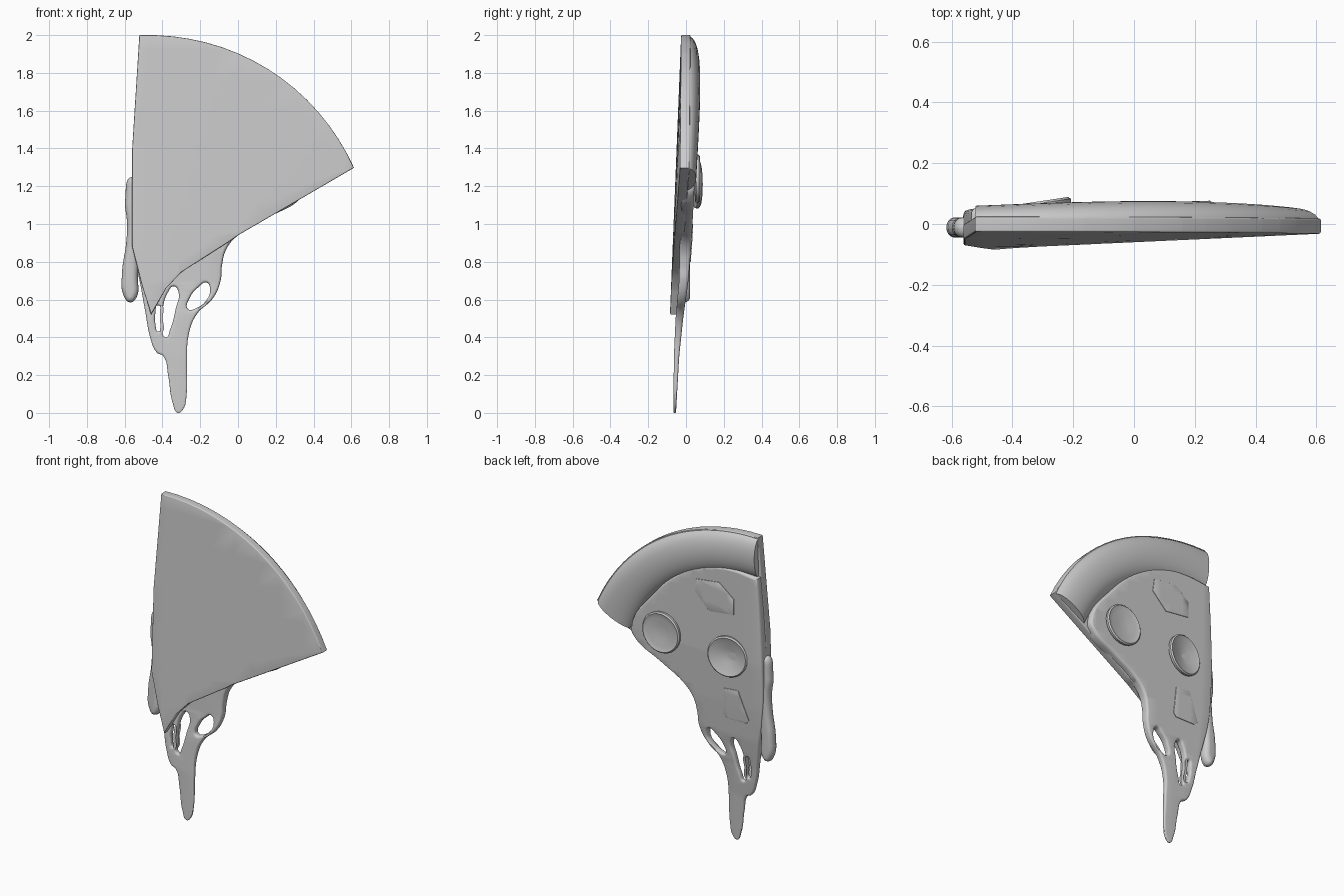
import bpy, bmesh
from math import sin, cos, pi, radians, hypot
from mathutils import Vector, Matrix

cube = bpy.data.objects.get("Cube")
if cube:
    bpy.data.objects.remove(cube)

grey = bpy.data.materials.new("plain grey")
grey.use_nodes = True
grey.diffuse_color = (0.6, 0.6, 0.6, 1)
grey.node_tree.nodes["Principled BSDF"].inputs["Base Color"].default_value = (0.6, 0.6, 0.6, 1)


def finish(name, bm, angle=45):
    bmesh.ops.recalc_face_normals(bm, faces=bm.faces)
    mesh = bpy.data.meshes.new(name)
    bm.to_mesh(mesh)
    bm.free()
    mesh.materials.append(grey)
    ob = bpy.data.objects.new(name, mesh)
    bpy.context.collection.objects.link(ob)
    bpy.ops.object.select_all(action='DESELECT')
    ob.select_set(True)
    bpy.context.view_layer.objects.active = ob
    bpy.ops.object.shade_smooth_by_angle(angle=radians(angle))
    return ob


def ramp(table, t):
    """Piecewise linear lookup."""
    for (a, va), (b, vb) in zip(table, table[1:]):
        if t <= b:
            k = max(0, (t - a) / (b - a))
            return va + (vb - va) * k
    return table[-1][1]


def slab(name, loops, surface, bevel=0.5, size=0.03, smooth=True, cuts=0.08):
    """Filled outline with holes and rounded rim; surface(x, z) gives back and front y."""
    cu = bpy.data.curves.new(name, 'CURVE')
    cu.dimensions, cu.fill_mode = '2D', 'BOTH'
    cu.resolution_u, cu.bevel_resolution = 6, 3
    cu.extrude, cu.bevel_depth, cu.offset = size * (1 - bevel), size * bevel, -size * bevel
    for pts in loops:
        sp = cu.splines.new('BEZIER')
        sp.bezier_points.add(len(pts) - 1)
        sp.use_cyclic_u = True
        for p, co in zip(sp.bezier_points, pts):
            p.co = (co[0], co[1], 0)
            sharp = len(co) > 2 or not smooth
            p.handle_left_type = p.handle_right_type = 'VECTOR' if sharp else 'AUTO'
    tmp = bpy.data.objects.new(name, cu)
    bpy.context.collection.objects.link(tmp)
    bpy.context.view_layer.update()
    mesh = bpy.data.meshes.new_from_object(tmp.evaluated_get(bpy.context.evaluated_depsgraph_get()))
    bm = bmesh.new()
    bm.from_mesh(mesh)
    bpy.data.objects.remove(tmp)
    bpy.data.meshes.remove(mesh)
    bmesh.ops.remove_doubles(bm, verts=bm.verts, dist=0.0004)
    # grid cuts let the flat fill follow the bent surface
    for axis in ((1, 0, 0), (0, 1, 0)):
        for i in range(-12, 30):
            bmesh.ops.bisect_plane(bm, geom=bm.verts[:] + bm.edges[:] + bm.faces[:],
                                   plane_co=Vector(axis) * i * cuts, plane_no=axis)
    for v in bm.verts:
        x, z, t = v.co.x, v.co.y, v.co.z / size
        back, front = surface(x, z)
        v.co = (x, (back + front) / 2 + t * (back - front) / 2, z)
    return finish(name, bm)


def base_front(x, z):
    return -0.085 + 0.04 * hypot(x + 0.46, z - 0.52)


CENTRE, RADIUS, START, END = (-0.5, 0.72), 1.275, radians(91), radians(27.4)


def polar(a, r):
    return CENTRE[0] + r * cos(a), CENTRE[1] + r * sin(a)


def arc_radius(t):
    return RADIUS + 0.015 * sin(pi * t) + 0.005 * (1 - t) - 0.02 * t


# dough base
rim = [polar(START + (END - START) * i / 16, arc_radius(i / 16)) + (1,) for i in range(17)]
edge = [(0.0, 0.94), (-0.05, 0.905), (-0.3, 0.745), (-0.38, 0.66), (-0.46, 0.52),
        (-0.51, 0.68), (-0.56, 0.88), (-0.56, 1.4)]
slab("dough_base", [rim + [p + (1,) for p in edge]],
     lambda x, z: (base_front(x, z) + 0.05, base_front(x, z)), bevel=0.25, size=0.02, cuts=0.16)

# crust: rounded section swept round the outer arc
bm = bmesh.new()
rings, STEPS, SIDES = [], 32, 24
for i in range(STEPS + 1):
    t = i / STEPS
    a = START + (END - START) * t
    full = 0.075 + 0.017 * sin(pi * t)
    ring = []
    for j in range(SIDES):
        b = 2 * pi * j / SIDES
        x, z = polar(a, arc_radius(t) - 0.133 + 0.13 * cos(b))
        y = base_front(x, z) + 0.026
        y += (full - 0.01) * max(sin(b), 0) ** 0.8 if sin(b) > 0 else 0.024 * sin(b)
        ring.append(bm.verts.new((x, y, z)))
    rings.append(ring)
for r, s in zip(rings, rings[1:]):
    for j in range(SIDES):
        bm.faces.new((r[j], r[j - 1], s[j - 1], s[j]))
bm.faces.new(rings[0])
bm.faces.new(rings[-1])
finish("crust", bm)

# melted cheese with dripping strands and holes
MID = [(0, -0.06), (0.3, -0.05), (0.5, -0.035), (0.7, -0.012), (0.9, -0.002), (1.2, 0.01), (1.8, 0.014)]
HALF = [(0, 0.007), (0.3, 0.014), (0.5, 0.02), (0.7, 0.025), (0.9, 0.031), (1.2, 0.035), (1.8, 0.038)]


def cheese_surface(x, z):
    return ramp(MID, z) + ramp(HALF, z), ramp(MID, z) - ramp(HALF, z)


outline = [(-0.535, 1.75, 1), (-0.36, 1.765), (-0.19, 1.74), (0.0, 1.65), (0.2, 1.46), (0.36, 1.2),
           (0.34, 1.145), (0.15, 1.03), (0.0, 0.94), (-0.06, 0.87), (-0.085, 0.78), (-0.092, 0.7),
           (-0.13, 0.61), (-0.22, 0.52), (-0.26, 0.42), (-0.27, 0.25), (-0.272, 0.1), (-0.29, 0.02),
           (-0.318, 0.0), (-0.345, 0.05), (-0.37, 0.2), (-0.395, 0.3), (-0.43, 0.32), (-0.465, 0.4),
           (-0.49, 0.53), (-0.515, 0.67), (-0.55, 0.85), (-0.562, 1.1), (-0.555, 1.4)]
hole_mid = [(-0.34, 0.67), (-0.315, 0.64), (-0.33, 0.55), (-0.36, 0.44), (-0.383, 0.4),
            (-0.398, 0.47), (-0.395, 0.57), (-0.37, 0.64)]
hole_right = [(-0.165, 0.69), (-0.21, 0.665), (-0.255, 0.61), (-0.265, 0.55), (-0.22, 0.555),
              (-0.165, 0.6), (-0.148, 0.65)]
hole_left = [(-0.423, 0.57), (-0.412, 0.5), (-0.42, 0.43), (-0.437, 0.47), (-0.437, 0.53)]
slab("cheese", [outline, hole_mid, hole_right, hole_left], cheese_surface, bevel=0.6, size=0.022)

# thick drip down the left-hand side of the picture plane
drip = [(-0.555, 1.25), (-0.597, 1.13), (-0.587, 1.0), (-0.592, 0.9), (-0.614, 0.74), (-0.605, 0.62),
        (-0.572, 0.585), (-0.538, 0.61), (-0.53, 0.72), (-0.525, 0.9), (-0.52, 1.1)]
slab("side_drip", [drip], lambda x, z: (0.022, -0.045), bevel=0.95, size=0.03)

# sausage slices: lathed shallow dishes
PROFILE = [(0.0, 0.0), (0.045, 0.3), (0.09, 0.75), (0.112, 1.0)]


def sausage(name, x, y, z, tilt, dip):
    bm = bmesh.new()
    pts = [(r, -dip * (1 - k)) for r, k in PROFILE]
    pts += [(0.12, 0.003), (0.128, -0.004), (0.126, -0.02), (0.0, -0.02 - dip)]
    verts = [bm.verts.new((r, 0, h)) for r, h in pts]
    edges = [bm.edges.new(p) for p in zip(verts, verts[1:])]
    bmesh.ops.spin(bm, geom=verts + edges, cent=(0, 0, 0), axis=(0, 0, 1), angle=2 * pi, steps=32)
    bmesh.ops.remove_doubles(bm, verts=bm.verts, dist=0.0005)
    turn = Vector((tilt, 1, 0.0)).to_track_quat('Z', 'Y').to_matrix().to_4x4()
    bm.transform(Matrix.Translation((x, y, z)) @ turn)
    finish(name, bm, 35)


sausage("sausage_slice_outer", 0.13, 0.07, 1.24, -0.03, 0.012)
sausage("sausage_slice_inner", -0.335, 0.068, 1.21, -0.15, 0.025)

# thin topping pieces lying on the cheese
upper = [(-0.11, 1.64), (-0.27, 1.66), (-0.37, 1.58), (-0.37, 1.48), (-0.2, 1.46), (-0.1, 1.56)]
lower = [(-0.29, 0.99), (-0.39, 1.0), (-0.46, 0.82), (-0.44, 0.8), (-0.3, 0.8), (-0.28, 0.82)]
for name, pts in (("upper_topping", upper), ("lower_topping", lower)):
    slab(name, [pts], lambda x, z: (cheese_surface(x, z)[0] + 0.004, cheese_surface(x, z)[0] - 0.004),
         bevel=0.2, size=0.004, smooth=False)
